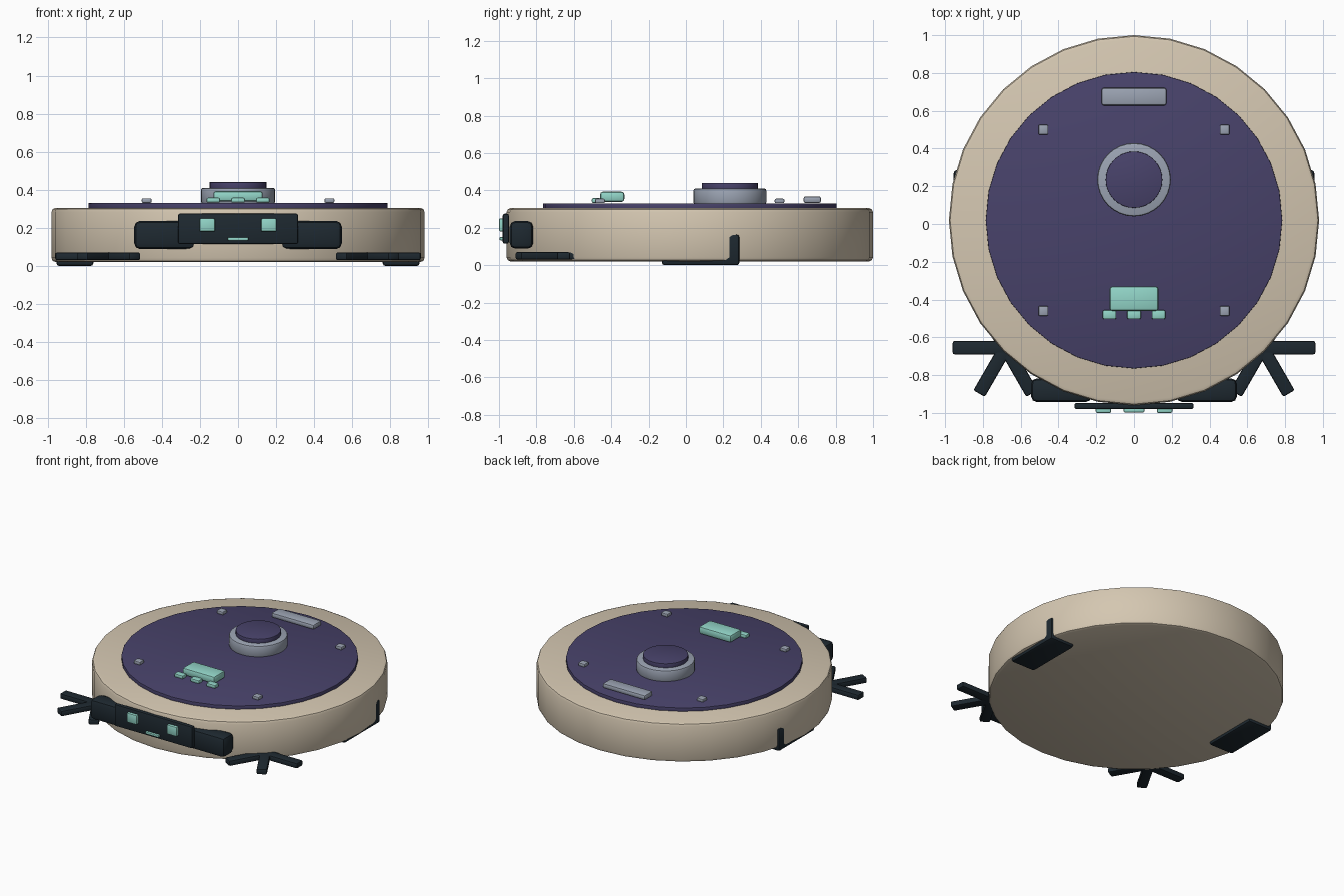
import bpy, math
from mathutils import Vector

cube = bpy.data.objects.get("Cube")
if cube:
    bpy.data.objects.remove(cube, do_unlink=True)


def material(name, rgb):
    m = bpy.data.materials.new(name)
    m.use_nodes = True
    color = (*rgb, 1)
    m.diffuse_color = color
    m.node_tree.nodes["Principled BSDF"].inputs["Base Color"].default_value = color
    return m


TAN = material("warm_beige", (0.66, 0.57, 0.44))
PURPLE = material("deep_purple", (0.065, 0.055, 0.145))
NAVY = material("dark_navy", (0.013, 0.022, 0.030))
MINT = material("mint", (0.29, 0.67, 0.58))
GREY = material("cool_grey", (0.33, 0.37, 0.45))


def finish(name, mat, bevel, segments):
    """Name, colour, bevel and shade the active object."""
    ob = bpy.context.object
    ob.name = name
    ob.data.materials.append(mat)
    bpy.ops.object.transform_apply(location=False, rotation=True, scale=True)
    if bevel:
        b = ob.modifiers.new("edge_bevel", "BEVEL")
        b.width, b.segments = bevel, segments
        b.limit_method, b.angle_limit = "ANGLE", math.radians(40)
        bpy.ops.object.modifier_apply(modifier=b.name)
    bpy.ops.object.shade_smooth_by_angle(angle=math.radians(35))
    return ob


def disc(name, mat, radius, y, z0, z1, bevel=0.0):
    bpy.ops.mesh.primitive_cylinder_add(vertices=32, radius=radius, depth=z1 - z0,
                                        location=(0, y, (z0 + z1) / 2))
    return finish(name, mat, bevel, 2)


def box(name, mat, lo, hi, bevel=0.008, segments=2, turn=0.0):
    lo, hi = Vector(lo), Vector(hi)
    bpy.ops.mesh.primitive_cube_add(size=1, location=(lo + hi) / 2, rotation=(0, 0, turn))
    bpy.context.object.scale = hi - lo
    return finish(name, mat, bevel, segments)


def centred(name, mat, centre, size, bevel=0.008, turn=0.0):
    c, h = Vector(centre), Vector(size) / 2
    return box(name, mat, c - h, c + h, bevel, 2, turn)


# Round body, lid and sensor turret
disc("body", TAN, 0.98, 0.02, 0.02, 0.305, 0.022)
disc("lid", PURPLE, 0.785, 0.02, 0.295, 0.33, 0.003)
disc("turret_ring", GREY, 0.195, 0.235, 0.325, 0.41, 0.012)
disc("turret_cap", PURPLE, 0.15, 0.235, 0.40, 0.44, 0.003)

# Lid details
box("lid_handle", GREY, (-0.172, 0.628, 0.332), (0.172, 0.722, 0.368), 0.012)
box("main_button", MINT, (-0.13, -0.46, 0.338), (0.13, -0.33, 0.393), 0.015)
for i in (-1, 0, 1):
    centred(f"small_button_{i + 2}", MINT, (i * 0.13, -0.48, 0.345), (0.072, 0.048, 0.026))

# Front bumper plate with its lights
box("bumper_plate", NAVY, (-0.315, -0.98, 0.115), (0.315, -0.947, 0.275), 0.01)
box("status_light", MINT, (-0.055, -0.997, 0.133), (0.055, -0.97, 0.15), 0.005)

# Paired parts
for side, s in (("left", 1), ("right", -1)):
    centred(f"{side}_bumper_wing", NAVY, (s * 0.385, -0.88, 0.162), (0.32, 0.125, 0.148), 0.03)
    centred(f"{side}_front_light", MINT, (s * 0.162, -0.985, 0.215), (0.082, 0.03, 0.07))
    centred(f"{side}_wheel", NAVY, (s * 0.857, 0.078, 0.082), (0.195, 0.415, 0.165), 0.015)
    for end, y in (("front", -0.46), ("back", 0.50)):
        centred(f"{side}_{end}_screw", GREY, (s * 0.48, y, 0.343), (0.052, 0.052, 0.024), 0.007)
    # Side brush: three crossed bars
    for k in range(3):
        centred(f"{side}_brush_bar_{k + 1}", NAVY, (s * 0.68, -0.655, 0.05),
                (0.56, 0.07, 0.04), 0.01, math.radians(60 * k))
